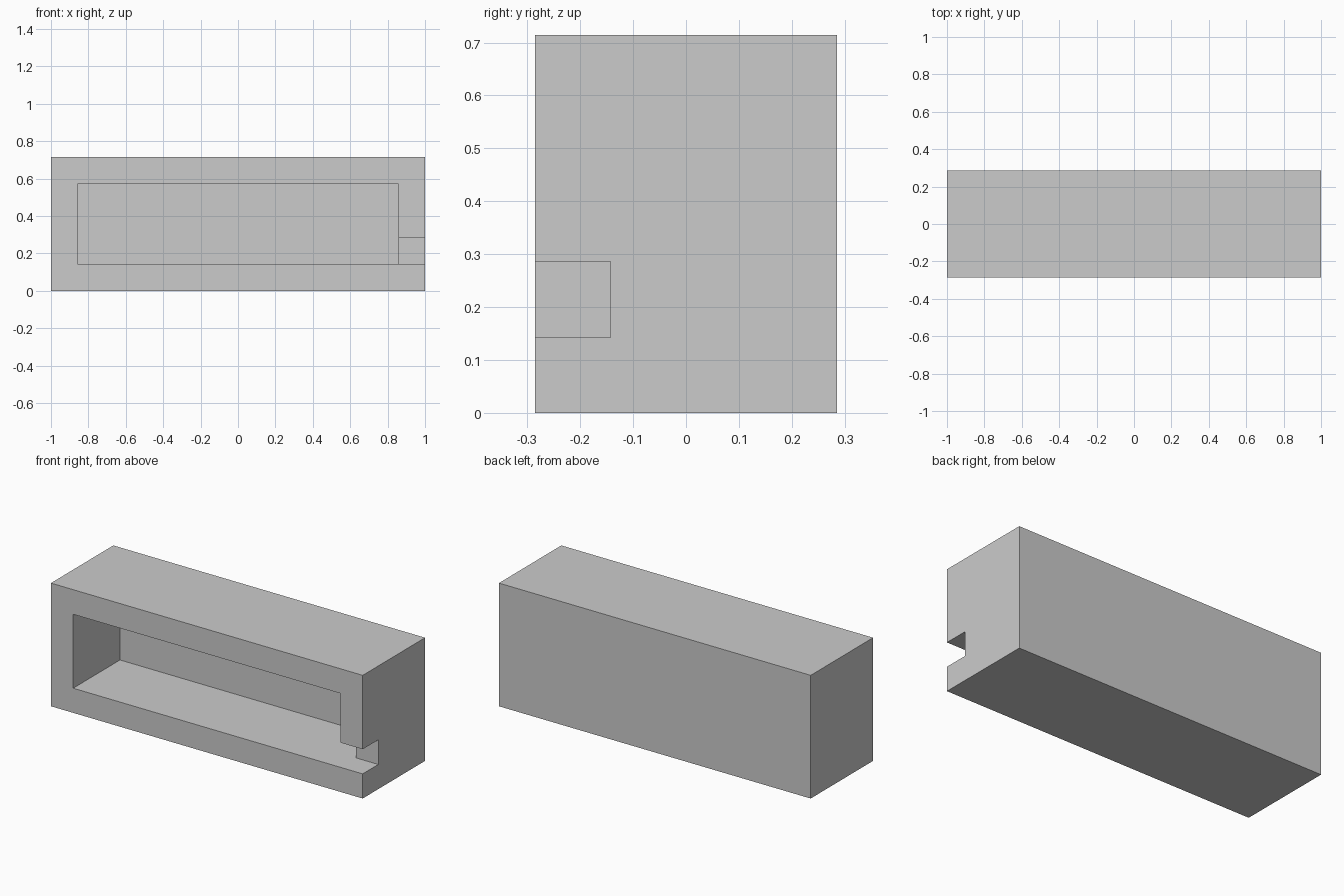
import bpy

if "Cube" in bpy.data.objects:
    bpy.data.objects.remove(bpy.data.objects["Cube"])

U = 1 / 7  # one wall thickness


def box(name, x, y, z):
    """Axis-aligned box from (min, max) ranges given in wall thicknesses."""
    ranges = (x, y, z)
    bpy.ops.mesh.primitive_cube_add(size=1, location=[(a + b) / 2 * U for a, b in ranges])
    obj = bpy.context.object
    obj.name = name
    obj.scale = [(b - a) * U for a, b in ranges]
    bpy.ops.object.transform_apply(location=True, rotation=False, scale=True)
    return obj


def cut(target, cutter):
    mod = target.modifiers.new(cutter.name, 'BOOLEAN')
    mod.operation = 'DIFFERENCE'
    mod.solver = 'EXACT'
    mod.object = cutter
    cutter.hide_render = True
    bpy.context.view_layer.objects.active = target
    bpy.ops.object.modifier_apply(modifier=mod.name)
    bpy.data.objects.remove(cutter)


# Solid outer block
housing = box("housing", (-7, 7), (-2, 2), (0, 5))

# Deep recess open at the front, leaving a one-thickness wall all round
cut(housing, box("recess_cutter", (-6, 6), (-3, 1), (1, 4)))

# Small square notch through the right wall at floor level
cut(housing, box("notch_cutter", (5, 8), (-3, -1), (1, 2)))
